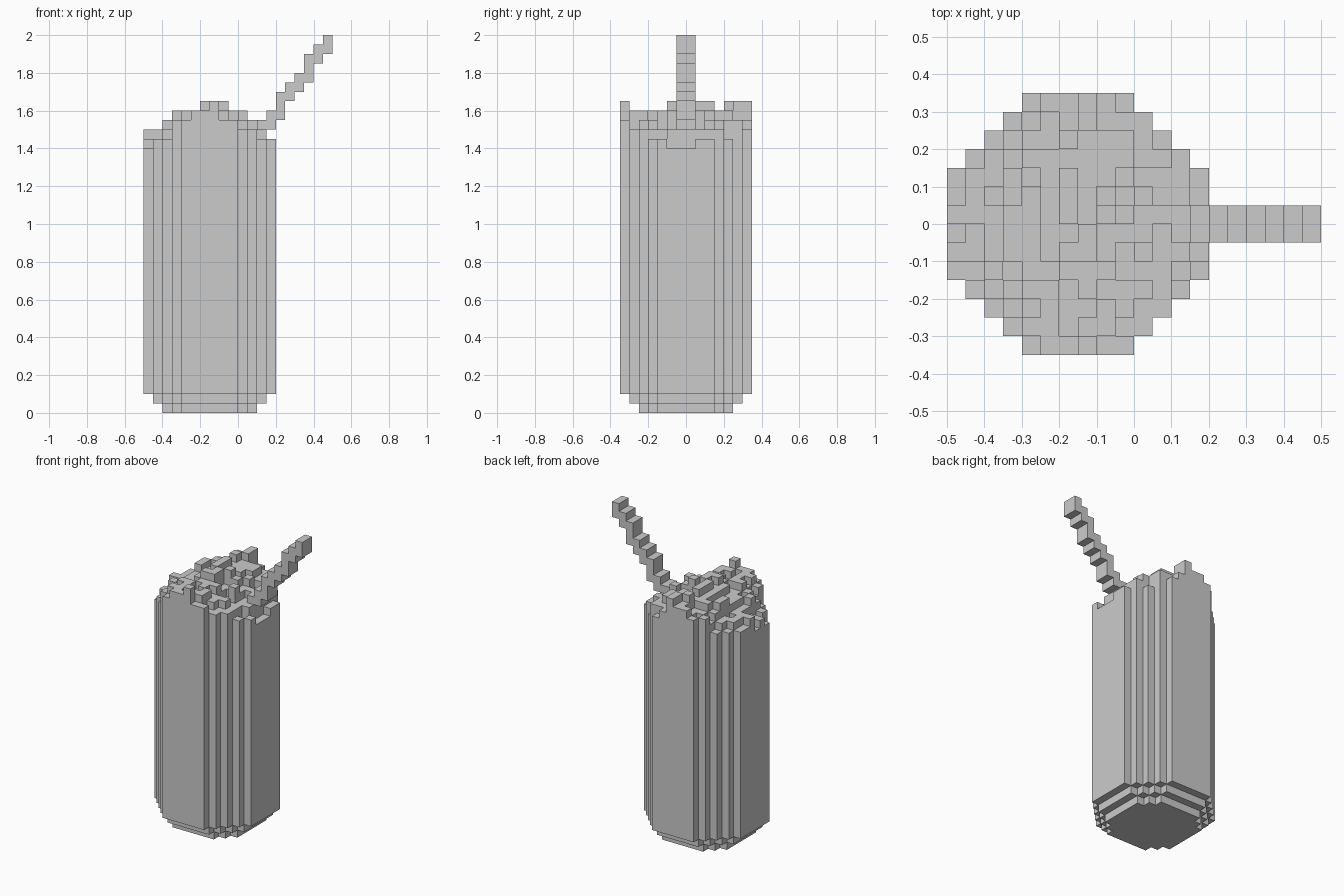
import bpy, bmesh, random
from mathutils import Vector

if "Cube" in bpy.data.objects:
    bpy.data.objects.remove(bpy.data.objects["Cube"])

V = 0.05          # voxel size
CX = -3           # cup axis, in voxels
random.seed(4)


def octagon(r):
    """Grid cells of a stepped octagon with half width r."""
    for i in range(-r, r):
        for j in range(-r, r):
            a, b = max(i, -i - 1), max(j, -j - 1)
            if a + b <= r + 1:
                yield i, j


def top_height(i, j):
    """Rough crest running front to back, lower at the left and right."""
    dx, y = abs(i + 0.5) * V, (j + 0.5) * V
    h = 1.615 - 0.2 * dx - 1.0 * dx * dx - 1.5 * dx * max(0, -y - 0.1)
    h += random.choice((-0.05, -0.02, 0, 0, 0.02, 0.05))
    if i == 6:
        h = 1.4 if -2 <= j <= 0 else 1.47
    return min(34, max(28, round(h / V)))


def build(name, cells, solid):
    """Mesh only the outer faces of the cells, merged into flat areas."""
    bm = bmesh.new()
    verts = {}
    for c in cells:
        for axis in range(3):
            for s in (0, 1):
                n = list(c)
                n[axis] += 2 * s - 1
                if tuple(n) in solid:
                    continue
                u, w = (axis + 1) % 3, (axis + 2) % 3
                ring = []
                for du, dw in ((0, 0), (1, 0), (1, 1), (0, 1)):
                    p = list(c)
                    p[axis] += s
                    p[u] += du
                    p[w] += dw
                    p = tuple(p)
                    if p not in verts:
                        verts[p] = bm.verts.new(Vector(p) * V)
                    ring.append(verts[p])
                bm.faces.new(ring if s else ring[::-1])
    bmesh.ops.dissolve_limit(bm, angle_limit=0.01, verts=bm.verts, edges=bm.edges)
    me = bpy.data.meshes.new(name)
    bm.to_mesh(me)
    bm.free()
    bpy.context.collection.objects.link(bpy.data.objects.new(name, me))


# cup body with two stepped layers at the foot
cup = set()
for k in range(28):
    for i, j in octagon(min(7, 5 + k)):
        cup.add((i + CX, j, k))

# uneven topping
topping = set()
for i, j in octagon(7):
    for k in range(28, top_height(i, j)):
        topping.add((i + CX, j, k))

# slanted straw: (x, bottom, top) per column, two voxels deep
straw = set()
for x, z0, z1 in ((2, 28, 31), (3, 30, 32), (4, 31, 34), (5, 33, 35),
                  (6, 34, 36), (7, 35, 38), (8, 37, 39), (9, 38, 40)):
    for j in (-1, 0):
        for k in range(z0, z1):
            straw.add((x, j, k))
topping -= straw

solid = cup | topping | straw
build("cup", cup, solid)
build("topping", topping, solid)
build("straw", straw, solid)
